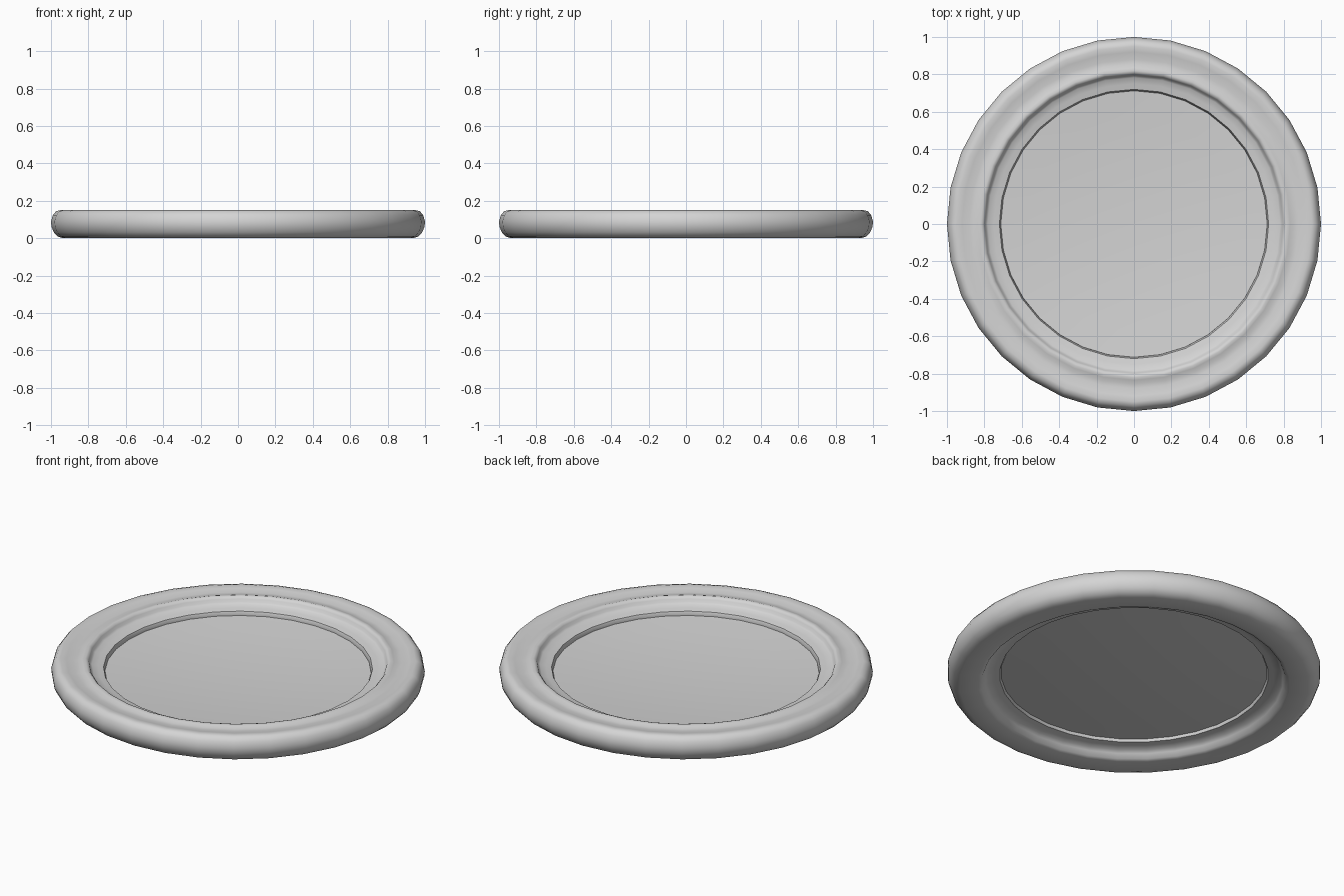
import bpy
import bmesh
import math

SEGMENTS = 32

cube = bpy.data.objects.get("Cube")
if cube:
    bpy.data.objects.remove(cube, do_unlink=True)


def make_material(name, colour):
    mat = bpy.data.materials.new(name)
    mat.use_nodes = True
    mat.diffuse_color = colour
    mat.node_tree.nodes["Principled BSDF"].inputs["Base Color"].default_value = colour
    return mat


def lathe(name, section, mat, angle):
    """Turn a closed (radius, height) section around the z axis."""
    bm = bmesh.new()
    rings = []
    for i in range(SEGMENTS):
        a = 2 * math.pi * i / SEGMENTS
        rings.append([bm.verts.new((r * math.cos(a), r * math.sin(a), z)) for r, z in section])
    for i, ring in enumerate(rings):
        following = rings[(i + 1) % SEGMENTS]
        for j in range(len(section)):
            k = (j + 1) % len(section)
            bm.faces.new((ring[j], following[j], following[k], ring[k]))
    bmesh.ops.remove_doubles(bm, verts=bm.verts, dist=0.0001)
    bmesh.ops.recalc_face_normals(bm, faces=bm.faces)
    mesh = bpy.data.meshes.new(name)
    bm.to_mesh(mesh)
    bm.free()
    mesh.materials.append(mat)
    obj = bpy.data.objects.new(name, mesh)
    bpy.context.collection.objects.link(obj)
    bpy.ops.object.select_all(action='DESELECT')
    obj.select_set(True)
    bpy.context.view_layer.objects.active = obj
    bpy.ops.object.shade_smooth_by_angle(angle=math.radians(angle))


grey = make_material("light grey", (0.66, 0.66, 0.66, 1))

# Moulded rim
lathe("moulded_rim", [
    (0.711, 0.075), (0.72, 0.100), (0.75, 0.106), (0.782, 0.113),
    (0.793, 0.121), (0.799, 0.136), (0.808, 0.146), (0.82, 0.149),
    (0.835, 0.145), (0.855, 0.138), (0.88, 0.137), (0.92, 0.144),
    (0.95, 0.150), (0.973, 0.144), (0.99, 0.123), (1.0, 0.09),
    (0.997, 0.06), (0.985, 0.032), (0.965, 0.010), (0.935, 0.0),
    (0.88, 0.0), (0.835, 0.002), (0.815, 0.008), (0.800, 0.032),
    (0.785, 0.046), (0.75, 0.053), (0.72, 0.057),
], grey, 50)

# Thin, slightly dished panel filling the rim
RADIUS, DEPTH, STEPS = 0.714, 0.03, 5
radii = [RADIUS * i / STEPS for i in range(STEPS + 1)]
upper = [(r, 0.078 - DEPTH * (1 - (r / RADIUS) ** 2)) for r in radii]
lower = [(r, z - 0.006) for r, z in reversed(upper)]
lathe("centre_panel", upper + lower[:-1] + [(0, lower[-1][1])], grey, 30)
